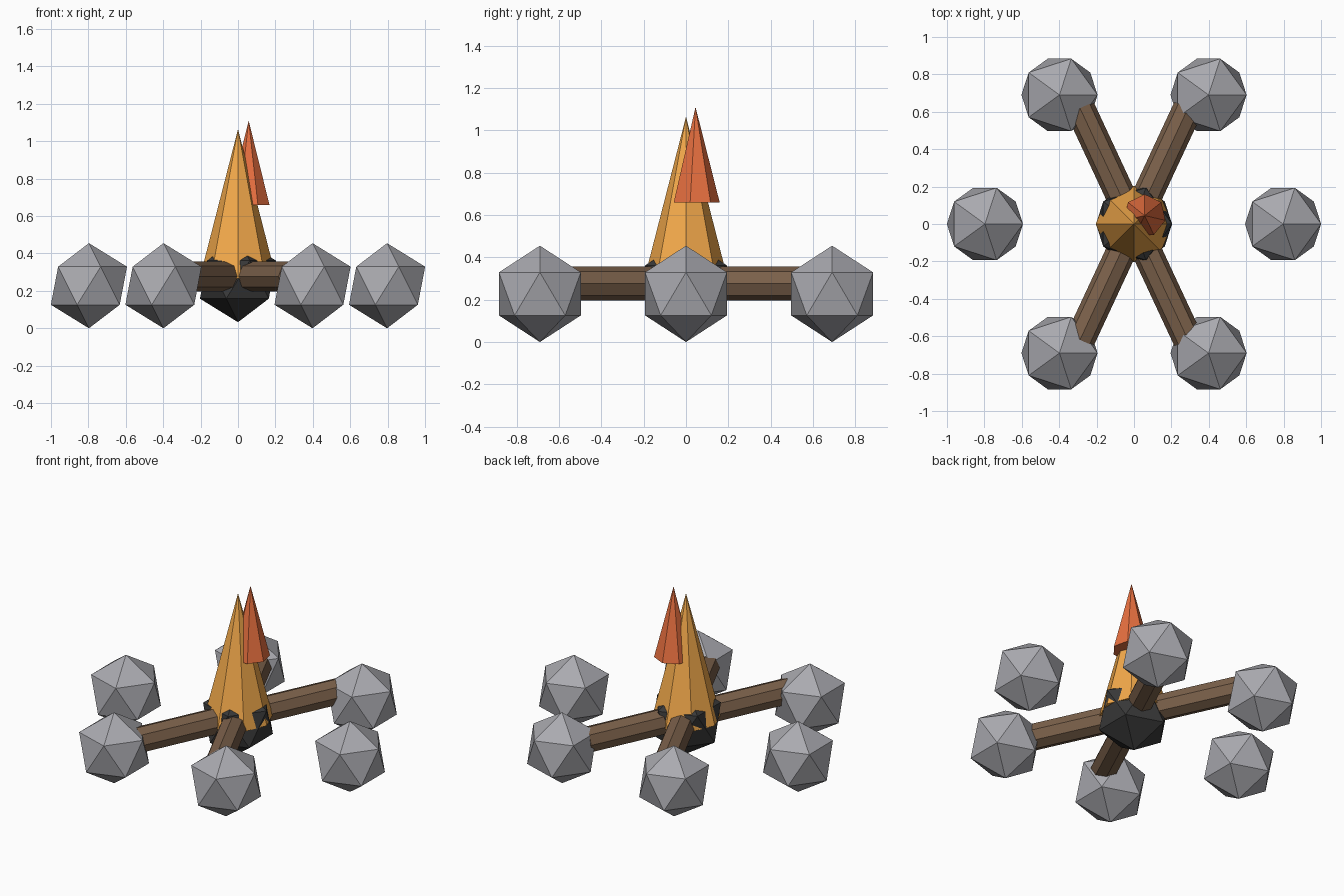
import bpy
from math import sin, cos, radians, pi

if "Cube" in bpy.data.objects:
    bpy.data.objects.remove(bpy.data.objects["Cube"])


def paint(obj, name, color):
    mat = bpy.data.materials.get(name) or bpy.data.materials.new(name)
    mat.diffuse_color = (*color, 1)
    mat.use_nodes = True
    mat.node_tree.nodes["Principled BSDF"].inputs["Base Color"].default_value = mat.diffuse_color
    obj.data.materials.append(mat)


def rock(name, radius, loc):
    bpy.ops.mesh.primitive_ico_sphere_add(subdivisions=1, radius=radius, location=loc)
    bpy.context.object.name = name
    return bpy.context.object


def flame(name, sides, radius, base, top, x, y, color):
    bpy.ops.mesh.primitive_cone_add(vertices=sides, radius1=radius, radius2=0,
                                    depth=top - base, location=(x, y, (base + top) / 2))
    bpy.context.object.name = name
    paint(bpy.context.object, name, color)


# Ring of stones
for i in range(6):
    a = i * pi / 3
    stone = rock(f"stone_{i + 1}", 0.2275, (0.797 * cos(a), 0.797 * sin(a), 0.2275))
    paint(stone, "stone", (0.40, 0.40, 0.43))

# Crossed logs
for i, angle in enumerate((65, 115)):
    bpy.ops.mesh.primitive_cylinder_add(vertices=8, radius=0.08, depth=1.366,
                                        location=(0, 0, 0.277),
                                        rotation=(0, pi / 2, radians(angle)))
    bpy.context.object.name = f"log_{i + 1}"
    paint(bpy.context.object, "wood", (0.20, 0.12, 0.07))

# Charred core
paint(rock("coal", 0.2275, (0, 0, 0.26)), "coal", (0.04, 0.04, 0.04))

# Flames
flame("outer_flame", 8, 0.205, 0.267, 1.064, 0, 0, (0.9, 0.40, 0.07))
flame("small_flame", 7, 0.114, 0.66, 1.11, 0.057, 0.045, (0.8, 0.16, 0.05))
